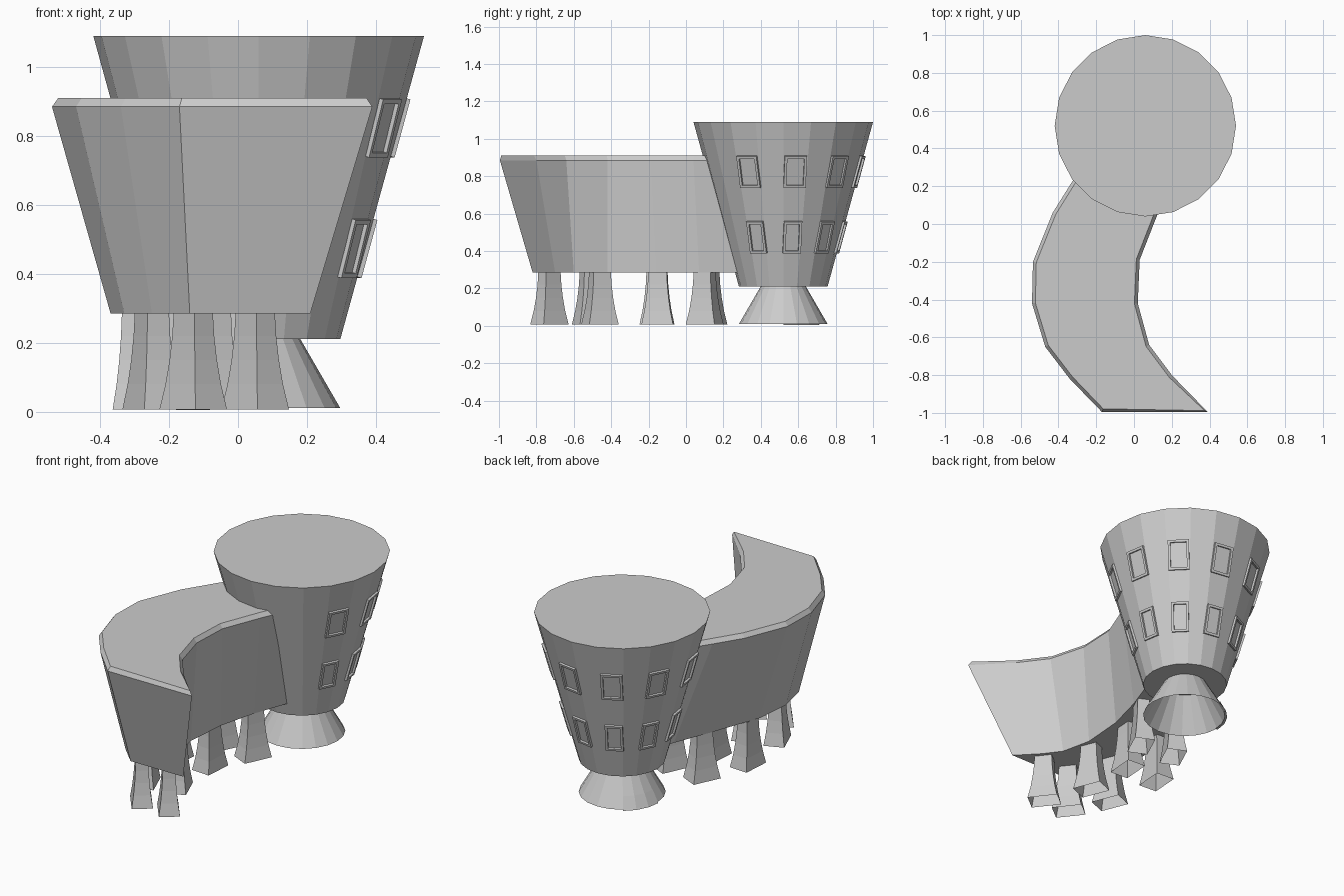
import bpy, bmesh, math
from mathutils import Vector, Matrix

if "Cube" in bpy.data.objects:
    bpy.data.objects.remove(bpy.data.objects["Cube"])

CX, CY = 0.06, 0.52          # tower axis
N = 20


def finish(bm, name):
    bmesh.ops.recalc_face_normals(bm, faces=bm.faces)
    me = bpy.data.meshes.new(name)
    bm.to_mesh(me)
    bm.free()
    ob = bpy.data.objects.new(name, me)
    bpy.context.collection.objects.link(ob)
    return ob


def loft(bm, rings, cap_low=False, cap_high=False):
    loops = [[bm.verts.new(p) for p in r] for r in rings]
    n = len(loops[0])
    for a, b in zip(loops, loops[1:]):
        for i in range(n):
            j = (i + 1) % n
            bm.faces.new((a[i], a[j], b[j], b[i]))
    if cap_low:
        bm.faces.new(loops[0][::-1])
    return bm.faces.new(loops[-1]) if cap_high else None


def circle(r, z):
    return [(CX + r * math.cos(2 * math.pi * i / N),
             CY + r * math.sin(2 * math.pi * i / N), z) for i in range(N)]


# Tower drum, widening upward
R0, R1, Z0, Z1 = 0.237, 0.48, 0.21, 1.09
bm = bmesh.new()
loft(bm, [circle(R0, Z0), circle(R1, Z1)], True, True)
finish(bm, "tower")

# Flared hollow foot of the tower
bm = bmesh.new()
loft(bm, [circle(0.237, 0.01), circle(0.12, 0.212)])
finish(bm, "tower_foot")

# Low door panel wrapped over three sides of the foot
bm = bmesh.new()
low, high, inner = circle(0.24, 0.004), circle(0.203, 0.075), circle(0.225, 0.004)
for i in range(7, 10):
    vs = [bm.verts.new(p) for p in (low[i], low[i + 1], high[i + 1], high[i],
                                    inner[i], inner[i + 1])]
    bm.faces.new(vs[:4])
    bm.faces.new((vs[0], vs[4], vs[5], vs[1]))
finish(bm, "foot_door")


# Window frames: four bars each, lying on every second tower side
def window_frame(angle, z, w, h, name):
    t = 0.014
    slope = math.atan2(R1 - R0, Z1 - Z0)
    r = (R0 + (R1 - R0) * (z - Z0) / (Z1 - Z0)) * math.cos(math.pi / N)
    rad = Vector((math.cos(angle), math.sin(angle), 0))
    side = Vector((-math.sin(angle), math.cos(angle), 0))
    up = Vector((0, 0, 1)) * math.cos(slope) + rad * math.sin(slope)
    out = side.cross(up)
    m = Matrix((side, up, out)).transposed().to_4x4()
    m.translation = Vector((CX, CY, z)) + rad * r
    bm = bmesh.new()
    for s in (-1, 1):
        for pos, size in (((s * (w - t) / 2, 0, 0), (t, h, 0.024)),
                          ((0, s * (h - t) / 2, 0), (w - 2 * t, t, 0.024))):
            bmesh.ops.create_cube(bm, size=1, matrix=m @ Matrix.Translation(pos)
                                  @ Matrix.Diagonal((*size, 1)))
    finish(bm, name)


for k in range(7):
    a = math.radians(-27 + 36 * k)
    window_frame(a, 0.825, 0.12, 0.175, f"upper_window_{k + 1}")
    window_frame(a, 0.475, 0.098, 0.175, f"lower_window_{k + 1}")

# Curved wing running into the tower: outer edge, then inner edge back
top = [(-0.20, 0.42), (-0.33, 0.22), (-0.43, 0.06), (-0.535, -0.20), (-0.54, -0.42),
       (-0.47, -0.65), (-0.34, -0.82), (-0.17, -0.995),
       (0.39, -0.995), (0.20, -0.80), (0.08, -0.64), (0.02, -0.42),
       (0.03, -0.19), (0.12, 0.04), (0.20, 0.22), (0.24, 0.34)]
bottom = [(-0.10, 0.45), (-0.15, 0.33), (-0.24, 0.10), (-0.35, -0.20), (-0.37, -0.42),
          (-0.33, -0.60), (-0.25, -0.71), (-0.14, -0.82),
          (0.21, -0.82), (0.095, -0.70), (0.02, -0.60), (-0.02, -0.42),
          (0.00, -0.16), (0.06, 0.07), (0.15, 0.32), (0.17, 0.40)]
bm = bmesh.new()
roof = loft(bm, [[(x, y, 0.285) for x, y in bottom],
                 [(x, y, 0.885) for x, y in top]], True, True)
bmesh.ops.recalc_face_normals(bm, faces=bm.faces)
bmesh.ops.inset_region(bm, faces=[roof], thickness=0.018, depth=0)
for v in roof.verts:
    v.co.z = 0.91
finish(bm, "wing")


# Hollow flared legs in pairs following the wing
def leg(x, y, deg, name):
    rot = Matrix.Rotation(math.radians(deg), 3, 'Z')
    rings = []
    for z, s in ((0.006, 1.0), (0.08, 0.82), (0.15, 0.70), (0.22, 0.62), (0.288, 0.58)):
        rings.append([rot @ Vector((sx * 0.085 * s, sy * 0.058 * s, 0)) + Vector((x, y, z))
                      for sx, sy in ((-1, -1), (1, -1), (1, 1), (-1, 1))])
    bm = bmesh.new()
    loft(bm, rings)
    finish(bm, name)


for i, (inner_xy, outer_xy, deg) in enumerate((
        ((0.05, -0.73), (-0.13, -0.73), -52),
        ((-0.07, -0.46), (-0.25, -0.51), -68),
        ((-0.08, -0.15), (-0.30, -0.16), 86),
        ((0.03, 0.10), (-0.19, 0.12), 65))):
    leg(*inner_xy, deg, f"inner_leg_{i + 1}")
    leg(*outer_xy, deg, f"outer_leg_{i + 1}")
